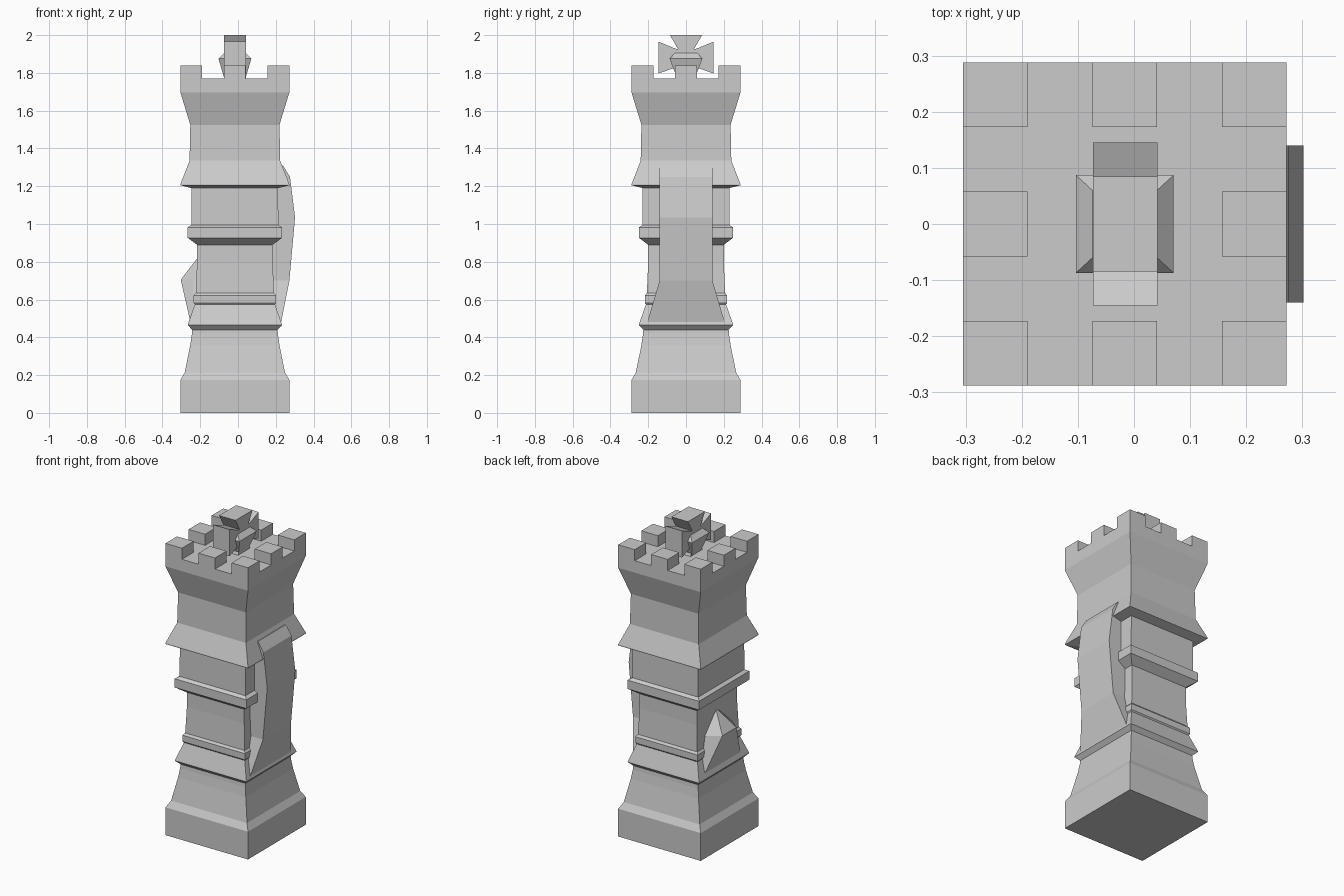
import bpy, bmesh

if "Cube" in bpy.data.objects:
    bpy.data.objects.remove(bpy.data.objects["Cube"])

CX = -0.0165  # tower axis


def loft(name, rings):
    """Closed mesh through rings holding equal numbers of points."""
    bm = bmesh.new()
    vs = [[bm.verts.new(p) for p in r] for r in rings]
    n = len(rings[0])
    for a, b in zip(vs, vs[1:]):
        for i in range(n):
            j = (i + 1) % n
            bm.faces.new((a[i], a[j], b[j], b[i]))
    bm.faces.new(vs[0][::-1])
    bm.faces.new(vs[-1])
    bmesh.ops.recalc_face_normals(bm, faces=bm.faces)
    me = bpy.data.meshes.new(name)
    bm.to_mesh(me)
    bm.free()
    ob = bpy.data.objects.new(name, me)
    bpy.context.collection.objects.link(ob)
    return ob


def rect(cx, cy, hx, hy, z):
    return [(cx - hx, cy - hy, z), (cx + hx, cy - hy, z),
            (cx + hx, cy + hy, z), (cx - hx, cy + hy, z)]


# Square tower body with its mouldings: (half width, height)
profile = [(.288, 0), (.288, .175), (.265, .215), (.236, .36), (.228, .415),
           (.226, .44), (.25, .465), (.247, .475), (.212, .575), (.218, .583),
           (.218, .622), (.207, .635), (.2, .8), (.2, .89), (.25, .927),
           (.25, .982), (.23, .995), (.229, 1.19), (.288, 1.205),
           (.288, 1.212), (.24, 1.335), (.236, 1.525), (.288, 1.695),
           (.288, 1.77)]
loft("tower_body", [rect(CX, 0, h, h, z) for h, z in profile])

# Battlements around the top edge
for ix in (-1, 0, 1):
    for iy in (-1, 0, 1):
        if ix or iy:
            loft("battlement", [rect(CX + ix * .2305, iy * .2305, .0575, .0575, z)
                                for z in (1.769, 1.84)])

# Flared cross finial, extruded along x
half = [(.085, 2.0), (.042, 1.925), (.06, 1.93), (.145, 1.965),
        (.145, 1.797), (.06, 1.827), (.042, 1.82), (.06, 1.768)]
outline = half + [(-y, z) for y, z in reversed(half)]
loft("cross_finial", [[(x, y, z) for y, z in outline] for x in (-.073, .042)])

# Faceted collar around the cross
loft("cross_collar", [rect(CX, 0, hx, hy, z) for hx, hy, z in
                      ((.055, .045, 1.768), (.087, .087, 1.875), (.0575, .06, 1.905))])

# Curved back panel on the right side: (outer x, half width, height)
panel = [(.228, .205, .48), (.272, .14, .70), (.302, .14, 1.035),
         (.275, .14, 1.25), (.238, .14, 1.31)]
loft("back_panel", [[(.17, -w, z), (x, -w, z), (x, w, z), (.17, w, z)]
                    for x, w, z in panel])

# Faceted wedge on the left side: (outer x, front half width, rear half width, height)
wedge = [(-.252, .185, .188, .48), (-.303, .07, .125, .705), (-.215, .006, .012, .82)]
loft("front_wedge", [[(-.15, -r, z), (max(x, -.235), -r, z), (x, -w, z),
                      (x, w, z), (max(x, -.235), r, z), (-.15, r, z)]
                     for x, w, r, z in wedge])
